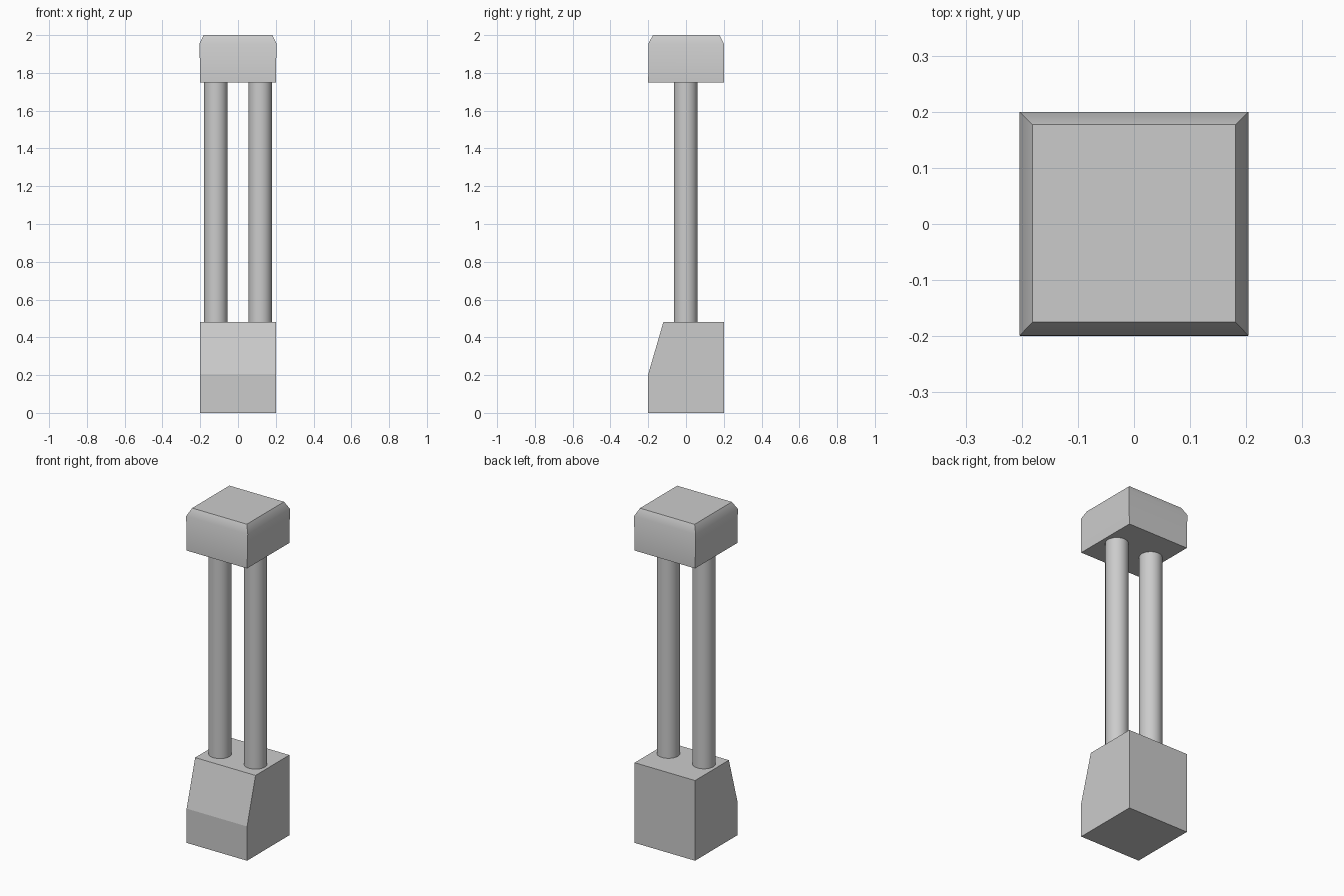
import bpy, bmesh, math

if "Cube" in bpy.data.objects:
    bpy.data.objects.remove(bpy.data.objects["Cube"])


def make_object(name, bm, smooth_angle=None):
    bmesh.ops.recalc_face_normals(bm, faces=bm.faces)
    mesh = bpy.data.meshes.new(name)
    bm.to_mesh(mesh)
    bm.free()
    obj = bpy.data.objects.new(name, mesh)
    bpy.context.collection.objects.link(obj)
    if smooth_angle:
        bpy.ops.object.select_all(action='DESELECT')
        obj.select_set(True)
        bpy.context.view_layer.objects.active = obj
        bpy.ops.object.shade_smooth_by_angle(angle=math.radians(smooth_angle))
    return obj


def stacked_box(name, sections, smooth_angle=None):
    """Closed solid from rectangles (half width, y front, y back, z)."""
    bm = bmesh.new()
    rings = [[bm.verts.new(p) for p in ((-w, f, z), (w, f, z), (w, b, z), (-w, b, z))]
             for w, f, b, z in sections]
    for low, high in zip(rings, rings[1:]):
        for i in range(4):
            j = (i + 1) % 4
            bm.faces.new((low[i], low[j], high[j], high[i]))
    bm.faces.new(rings[0][::-1])
    bm.faces.new(rings[-1])
    return make_object(name, bm, smooth_angle)


# Base block with a sloping upper front
bm = bmesh.new()
profile = [(-0.2, 0), (0.2, 0), (0.2, 0.48), (-0.12, 0.48), (-0.2, 0.205)]
side = bm.faces.new([bm.verts.new((-0.2, y, z)) for y, z in profile])
ext = bmesh.ops.extrude_face_region(bm, geom=[side], use_keep_orig=True)
moved = [v for v in ext['geom'] if isinstance(v, bmesh.types.BMVert)]
bmesh.ops.translate(bm, verts=moved, vec=(0.4, 0, 0))
make_object("base", bm)

# Pair of round posts
for label, x in (("left", -0.1175), ("right", 0.1175)):
    bm = bmesh.new()
    bmesh.ops.create_cone(bm, cap_ends=True, segments=32, radius1=0.0625,
                          radius2=0.0625, depth=1.27)
    bmesh.ops.translate(bm, verts=bm.verts, vec=(x, -0.002, 1.115))
    make_object(label + "_post", bm, 30)

# Head block, slightly flared, with a softened chamfer around the top
stacked_box("head", [(0.2, -0.2, 0.2, 1.75),
                     (0.204, -0.199, 0.2, 1.955),
                     (0.181, -0.175, 0.177, 2.0)], 35)
